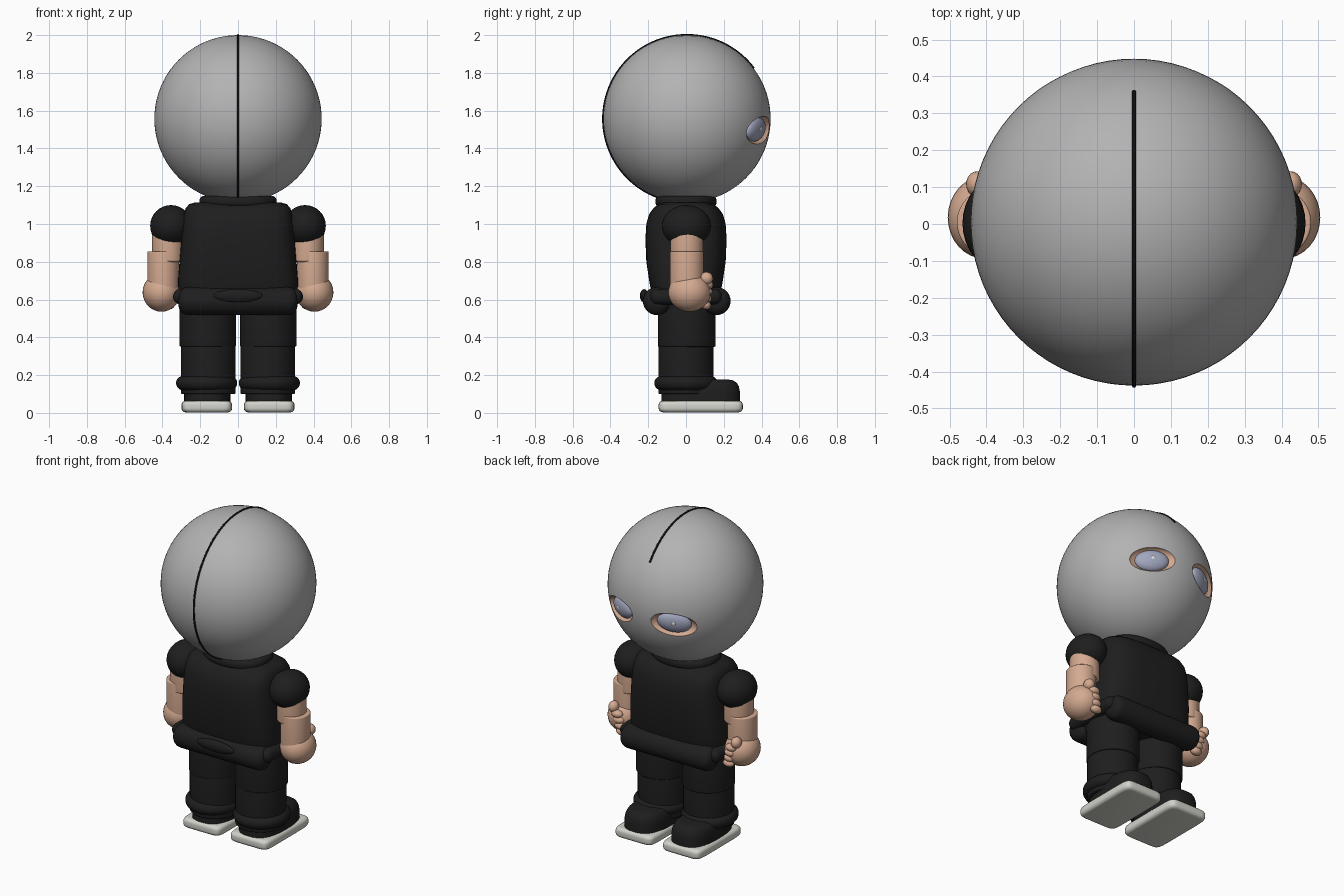
import bpy, bmesh
from math import sin, cos, pi, radians, copysign
from mathutils import Matrix, Vector

if "Cube" in bpy.data.objects:
    bpy.data.objects.remove(bpy.data.objects["Cube"])


def material(name, rgb):
    m = bpy.data.materials.new(name)
    m.use_nodes = True
    m.diffuse_color = (*rgb, 1)
    m.node_tree.nodes["Principled BSDF"].inputs["Base Color"].default_value = (*rgb, 1)
    return m


GREY = material("mask grey", (0.45, 0.45, 0.45))
BLACK = material("cloth black", (0.013, 0.013, 0.013))
SEAM = material("seam black", (0.004, 0.004, 0.004))
SKIN = material("skin", (0.66, 0.4, 0.28))
SOLE = material("sole off white", (0.65, 0.65, 0.6))
EYE = material("eye blue grey", (0.36, 0.39, 0.52))
GLINT = material("eye glint", (0.75, 0.75, 0.78))


def finish(name, bm, mat, angle=40):
    bmesh.ops.recalc_face_normals(bm, faces=bm.faces)
    mesh = bpy.data.meshes.new(name)
    bm.to_mesh(mesh)
    bm.free()
    mesh.materials.append(mat)
    obj = bpy.data.objects.new(name, mesh)
    bpy.context.collection.objects.link(obj)
    smooth(obj, angle)
    return obj


def smooth(obj, angle=40):
    bpy.ops.object.select_all(action="DESELECT")
    obj.select_set(True)
    bpy.context.view_layer.objects.active = obj
    bpy.ops.object.shade_smooth_by_angle(angle=radians(angle))


def ellipsoid(name, centre, radii, mat, frame=Matrix(), segs=32):
    bm = bmesh.new()
    m = Matrix.Translation(centre) @ frame @ Matrix.Diagonal((*radii, 1))
    bmesh.ops.create_uvsphere(bm, u_segments=segs, v_segments=segs // 2, radius=1, matrix=m)
    return finish(name, bm, mat)


def loft(name, sections, mat, cx=0, cy=0, power=2, frame=Matrix(), n=48):
    """Capped stack of superellipse sections (height, half width, half depth)."""
    bm = bmesh.new()
    rings = []
    for z, rx, ry in sections:
        ring = []
        for i in range(n):
            c, s = cos(2 * pi * i / n), sin(2 * pi * i / n)
            x = copysign(abs(c) ** (2 / power), c) * rx
            y = copysign(abs(s) ** (2 / power), s) * ry
            ring.append(bm.verts.new(frame @ Vector((cx + x, cy + y, z))))
        rings.append(ring)
    for a, b in zip(rings, rings[1:]):
        for i in range(n):
            j = (i + 1) % n
            bm.faces.new((a[i], a[j], b[j], b[i]))
    bm.faces.new(rings[0])
    bm.faces.new(rings[-1])
    return finish(name, bm, mat)


def rounded(z0, z1, rx, ry, r, steps=5):
    """Sections for a column whose two rims are rounded by r."""
    arc = [(r * (1 - sin(a)), r * (1 - cos(a)))
           for a in (pi / 2 * k / steps for k in range(steps + 1))]
    low = [(z0 + up, rx - inn, ry - inn) for up, inn in reversed(arc)]
    high = [(z1 - up, rx - inn, ry - inn) for up, inn in arc]
    return sorted(low + high, key=lambda s: s[0])


# Head with two carved eye sockets
HEAD, R = Vector((0, 0.005, 1.557)), 0.443
head = ellipsoid("head", HEAD, (R, R, R), GREY, segs=80)
for side, label in ((1, "left"), (-1, "right")):
    a, e = radians(26), radians(-8)
    normal = Vector((side * sin(a) * cos(e), cos(a) * cos(e), sin(e)))
    across = Vector((-cos(a), side * sin(a), 0))
    up = normal.cross(across)
    frame = Matrix((across, up, normal)).transposed().to_4x4()
    frame = frame @ Matrix.Rotation(side * radians(7), 4, "Z")
    cutter = ellipsoid("socket_cutter", HEAD + normal * R, (0.145, 0.073, 0.055), SKIN, frame, 48)
    cutter.hide_render = True
    mod = head.modifiers.new("socket", "BOOLEAN")
    mod.operation, mod.solver, mod.object = "DIFFERENCE", "EXACT", cutter
    mod.material_mode = "TRANSFER"
    bpy.context.view_layer.objects.active = head
    bpy.ops.object.modifier_apply(modifier=mod.name)
    bpy.data.objects.remove(cutter)
    ellipsoid(label + "_eye", HEAD + normal * (R - 0.037), (0.1, 0.064, 0.036), EYE, frame)
    ellipsoid(label + "_eye_glint", HEAD + normal * (R - 0.003) + up * 0.008,
              (0.012, 0.012, 0.004), GLINT, frame, 16)
smooth(head, 30)

# Seam over the head
curve = bpy.data.curves.new("head_seam", "CURVE")
curve.dimensions = "3D"
curve.bevel_depth = 0.006
curve.bevel_resolution = 2
curve.use_fill_caps = True
spline = curve.splines.new("POLY")
steps = 72
spline.points.add(steps)
for i, p in enumerate(spline.points):
    t = radians(37 + 215 * i / steps)
    p.co = (0, HEAD.y + R * cos(t), HEAD.z + R * sin(t), 1)
curve.materials.append(SEAM)
bpy.context.collection.objects.link(bpy.data.objects.new("head_seam", curve))

# Shirt, collar and rolled hem
loft("shirt", [(0.54, 0.29, 0.15), (0.62, 0.315, 0.18), (0.7, 0.318, 0.195), (0.8, 0.31, 0.21),
               (0.92, 0.3, 0.215), (1.0, 0.293, 0.21), (1.05, 0.287, 0.196), (1.085, 0.277, 0.172),
               (1.105, 0.258, 0.145), (1.115, 0.225, 0.115)], BLACK, power=3.6, n=64)
loft("collar", rounded(1.09, 1.148, 0.205, 0.162, 0.025), BLACK, power=2.3)
along_x = Matrix.Rotation(pi / 2, 4, "Y")
along_y = Matrix.Rotation(pi / 2, 4, "X")
for s, label in ((1, "front"), (-1, "back")):
    loft("hem_roll_" + label, rounded(-0.315, 0.315, 0.074, 0.074, 0.05), BLACK,
         frame=Matrix.Translation((0, 0.004 + s * 0.158, 0.592)) @ along_x)
for s, label in ((1, "left"), (-1, "right")):
    loft("hem_roll_" + label, rounded(-0.19, 0.19, 0.042, 0.042, 0.04), BLACK,
         frame=Matrix.Translation((s * 0.302, 0, 0.615)) @ along_y)
ellipsoid("hem_fold", (0, -0.222, 0.62), (0.13, 0.022, 0.035), BLACK)

# Arms and legs, one of each per side
for s, label in ((1, "left_"), (-1, "right_")):
    ellipsoid(label + "sleeve", (s * 0.355, 0.002, 0.99), (0.11, 0.13, 0.11), BLACK)
    loft(label + "upper_arm", rounded(0.8, 1.0, 0.084, 0.087, 0.01), SKIN, s * 0.37, 0.004)
    loft(label + "forearm", rounded(0.62, 0.855, 0.084, 0.089, 0.006), SKIN, s * 0.396, 0.004)
    ellipsoid(label + "hand", (s * 0.405, 0.018, 0.638), (0.1, 0.112, 0.102), SKIN)
    ellipsoid(label + "thumb", (s * 0.425, 0.108, 0.712), (0.03, 0.035, 0.034), SKIN, segs=20)
    for k in range(4):
        ellipsoid(f"{label}finger_{k + 1}", (s * (0.395 - 0.008 * k), 0.118 - 0.004 * k, 0.678 - 0.036 * k),
                  (0.036, 0.026, 0.023), SKIN, segs=20)

    loft(label + "thigh", rounded(0.35, 0.6, 0.15, 0.153, 0.008), BLACK, s * 0.16, 0.004)
    loft(label + "shin", rounded(0.1, 0.37, 0.145, 0.146, 0.008), BLACK, s * 0.158, 0)
    loft(label + "trouser_cuff", rounded(0.12, 0.195, 0.162, 0.168, 0.037), BLACK, s * 0.166, 0)
    loft(label + "shoe", [(0.05, 0.122, 0.208), (0.11, 0.122, 0.208), (0.14, 0.117, 0.202),
                          (0.16, 0.108, 0.19), (0.172, 0.094, 0.172), (0.177, 0.07, 0.145)],
         BLACK, s * 0.163, 0.078, power=2.8)
    loft(label + "sole", rounded(0.003, 0.064, 0.134, 0.223, 0.022), SOLE, s * 0.165, 0.078, power=9, n=64)
